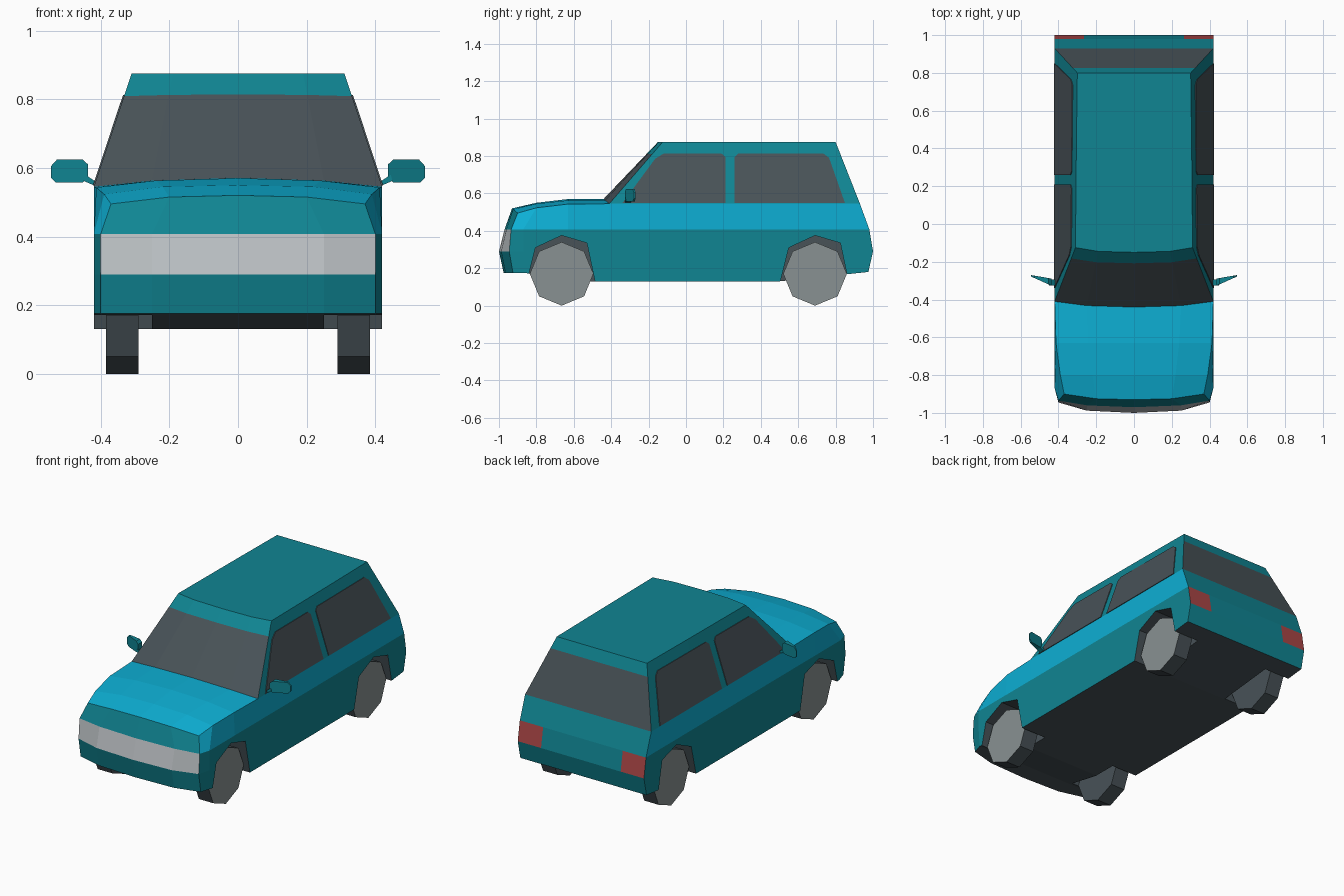
import bpy, bmesh, math
from mathutils import Vector, Matrix

if "Cube" in bpy.data.objects:
    bpy.data.objects.remove(bpy.data.objects["Cube"])


def mat(name, rgb):
    m = bpy.data.materials.new(name)
    m.diffuse_color = (*rgb, 1)
    m.use_nodes = True
    m.node_tree.nodes["Principled BSDF"].inputs["Base Color"].default_value = m.diffuse_color
    return m


MATS = [mat("teal paint", (0.005, 0.235, 0.29)),
        mat("bright blue paint", (0.004, 0.43, 0.66)),
        mat("dark grey", (0.065, 0.085, 0.097)),
        mat("silver trim", (0.50, 0.53, 0.55)),
        mat("red lamp", (0.40, 0.06, 0.06)),
        mat("wheel grey", (0.25, 0.285, 0.29))]
TEAL, BLUE, DARK, SILVER, RED, WHEEL = range(6)


def finish(bm, name, mirror=False):
    """Optionally mirror across x = 0, weld, fix normals, make the object."""
    if mirror:
        geom = bm.verts[:] + bm.edges[:] + bm.faces[:]
        new = bmesh.ops.duplicate(bm, geom=geom)["geom"]
        for v in new:
            if isinstance(v, bmesh.types.BMVert):
                v.co.x *= -1
    bmesh.ops.remove_doubles(bm, verts=bm.verts[:], dist=0.0005)
    bmesh.ops.recalc_face_normals(bm, faces=bm.faces[:])
    me = bpy.data.meshes.new(name)
    bm.to_mesh(me)
    bm.free()
    for m in MATS:
        me.materials.append(m)
    ob = bpy.data.objects.new(name, me)
    bpy.context.collection.objects.link(ob)
    return ob


def face(bm, pts, m):
    f = bm.faces.new([bm.verts.new(p) for p in pts])
    f.material_index = m


def prism(bm, a, b, m):
    """Closed solid between two matching outlines."""
    va, vb = [bm.verts.new(p) for p in a], [bm.verts.new(p) for p in b]
    n = len(a)
    fs = [bm.faces.new(va), bm.faces.new(vb[::-1])]
    for i in range(n):
        j = (i + 1) % n
        fs.append(bm.faces.new((va[i], vb[i], vb[j], va[j])))
    for f in fs:
        f.material_index = m


# Body: columns run from front centre round the side to rear centre
# (x, y at sill, y at bumper, y at belt, z of sill)
COLS = [(0, -.975, -1, -.97, .175), (.25, -.965, -.988, -.96, .175),
        (.40, -.925, -.945, -.935, .175), (.42, -.86, -.87, -.87, .175),
        (.42, -.63, -.63, -.63, .13), (.42, -.41, -.41, -.41, .13),
        (.42, .50, .50, .50, .13), (.42, .975, 1, .98, .18),
        (.265, .975, 1, .98, .18), (0, .975, 1, .98, .18)]
SHOULDER = [(0, -.93, .52), (.2, -.925, .515), (.37, -.90, .495), (.39, -.80, .523),
            (.413, -.63, .543), (.42, -.41, .545), (.42, .50, .545),
            (.42, .93, .545), (.265, .93, .545), (0, .93, .545)]
rings = [[Vector((c[0], c[1], c[4])) for c in COLS],
         [Vector((c[0], c[2], .29)) for c in COLS],
         [Vector((c[0], c[3], .408)) for c in COLS],
         [Vector(p) for p in SHOULDER]]
bm = bmesh.new()
for r in range(3):
    for c in range(9):
        m = TEAL
        if r == 1 and c < 2:
            m = SILVER              # front grille band
        elif r == 1 and c == 7:
            m = RED                 # tail lamps
        elif r == 2 and 2 <= c < 7:
            m = BLUE                # side band
        lo, hi = rings[r], rings[r + 1]
        face(bm, (lo[c], lo[c + 1], hi[c + 1], hi[c]), m)

# Underside
sill = rings[0]
mid = [Vector((0, p.y, p.z)) for p in sill]
face(bm, (sill[0], sill[1], mid[1]), DARK)
for c in range(1, 6):
    face(bm, (mid[c], sill[c], sill[c + 1], mid[c + 1]), DARK)
face(bm, (mid[6], sill[6], sill[7], sill[8], sill[9]), DARK)

# Bonnet: crowned rows between centre line and shoulder edge
sh = rings[3]
rows = [sh[0:3],
        [Vector((0, -.80, .55)), Vector((.22, -.80, .545)), sh[3]],
        [Vector((0, -.63, .57)), Vector((.24, -.63, .563)), sh[4]],
        [Vector((0, -.44, .571)), Vector((.25, -.432, .563)), sh[5]]]
for a, b in zip(rows, rows[1:]):
    for i in range(2):
        face(bm, (a[i], a[i + 1], b[i + 1], b[i]), BLUE)

# Cabin: windscreen, sides and rear glass up to a flat roof
base = rows[3] + sh[6:]
roof = [Vector((x, y, .875)) for x, y in
        [(0, -.15), (.19, -.145), (.31, -.125), (.305, .42), (.30, .80), (.19, .80), (0, .80)]]
header = [a.lerp(b, .80) for a, b in zip(base, roof)]
for i in range(6):
    glass = DARK if i in (0, 1, 4, 5) else TEAL
    face(bm, (base[i], base[i + 1], header[i + 1], header[i]), glass)
    face(bm, (header[i], header[i + 1], roof[i + 1], roof[i]), TEAL)
face(bm, roof, TEAL)
body = finish(bm, "body", mirror=True)

# Wheel arches cut into the body
AXLES = {"front": -.665, "rear": .69}
ARCH = [(-.205, .05), (-.14, .31), (0, .375), (.135, .335), (.195, .05)]
bm = bmesh.new()
for y0 in AXLES.values():
    prism(bm, [(.25, y0 + y, z) for y, z in ARCH], [(.55, y0 + y, z) for y, z in ARCH], DARK)
cutter = finish(bm, "arch_cutter", mirror=True)
cutter.hide_render = True
mod = body.modifiers.new("arches", "BOOLEAN")
mod.operation = "DIFFERENCE"
mod.solver = "EXACT"
mod.object = cutter
bpy.context.view_layer.objects.active = body
bpy.ops.object.modifier_apply(modifier=mod.name)
bpy.data.objects.remove(cutter)

# Wheels: eight-sided, light outer face
for end, y0 in AXLES.items():
    for side, s in (("right", 1), ("left", -1)):
        bm = bmesh.new()
        bmesh.ops.create_cone(bm, cap_ends=True, segments=8, radius1=.17, radius2=.17, depth=.095,
                              matrix=Matrix.Translation((s * .337, y0, .17))
                              @ Matrix.Rotation(math.pi / 2, 4, "Y"))
        bm.normal_update()
        for f in bm.faces:
            f.material_index = WHEEL if f.normal.x * s > .9 else DARK
        finish(bm, f"{end}_{side}_wheel")


# Side windows: thin plates lying on the sloping cabin sides
def on_side(y, z, out):
    inset = .11 + .01 * (y + .125) / .925
    return (.42 - (z - .545) / .33 * inset + out, y, z)


WINDOWS = {"front_side_windows": [(-.34, .548), (-.165, .785), (-.12, .813), (.19, .813),
                                  (.21, .795), (.21, .548)],
           "rear_side_windows": [(.26, .548), (.26, .795), (.28, .813), (.735, .813),
                                 (.765, .79), (.85, .548)]}
for name, pts in WINDOWS.items():
    bm = bmesh.new()
    prism(bm, [on_side(y, z, -.003) for y, z in pts], [on_side(y, z, .004) for y, z in pts], DARK)
    finish(bm, name, mirror=True)

# Door mirrors: wedge-shaped shells on short arms
SHELL = [(.437, .575), (.452, .557), (.53, .557), (.545, .572),
         (.545, .605), (.528, .624), (.452, .624), (.437, .61)]
bm = bmesh.new()
prism(bm, [(x, -.33 + (x - .43) * .45, z) for x, z in SHELL],
      [(x, -.29 + (x - .43) * .17, z) for x, z in SHELL], TEAL)
ARM = [(.41, .545), (.415, .56), (.445, .58), (.45, .562)]
prism(bm, [(x, -.325, z) for x, z in ARM], [(x, -.295, z) for x, z in ARM], TEAL)
finish(bm, "door_mirrors", mirror=True)
